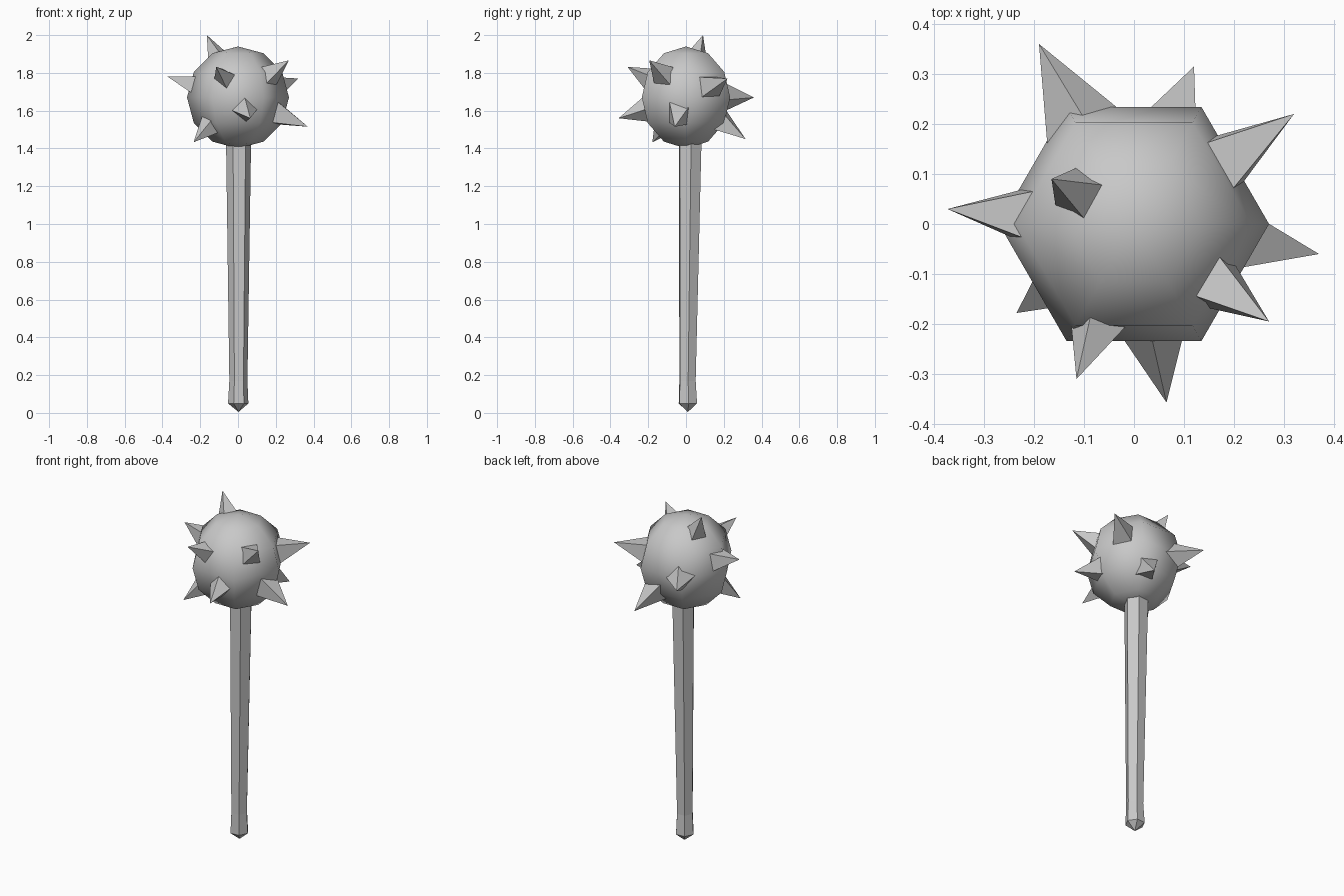
import bpy
import bmesh
from math import sin, cos, pi, radians
from mathutils import Vector, Matrix

if "Cube" in bpy.data.objects:
    bpy.data.objects.remove(bpy.data.objects["Cube"], do_unlink=True)

steel = bpy.data.materials.new("grey_steel")
steel.use_nodes = True
steel.diffuse_color = (0.58, 0.58, 0.58, 1)
steel.node_tree.nodes["Principled BSDF"].inputs["Base Color"].default_value = steel.diffuse_color


def loft(name, rings, sides, turn=0.0, smooth=False, matrix=Matrix()):
    """Skin regular rings given as (x, y, z, radius); radius 0 makes a point."""
    bm = bmesh.new()
    loops = []
    for x, y, z, r in rings:
        if r == 0:
            loops.append([bm.verts.new((x, y, z))] * sides)
        else:
            angles = [turn + 2 * pi * i / sides for i in range(sides)]
            loops.append([bm.verts.new((x + r * cos(a), y + r * sin(a), z)) for a in angles])
    for low, high in zip(loops, loops[1:]):
        for i in range(sides):
            j = (i + 1) % sides
            corners = dict.fromkeys((low[i], low[j], high[j], high[i]))
            bm.faces.new(list(corners))
    # close open ends
    for loop in (loops[0], loops[-1]):
        if loop[0] != loop[1]:
            bm.faces.new(loop)
    bmesh.ops.recalc_face_normals(bm, faces=bm.faces)
    for face in bm.faces:
        face.smooth = smooth
    mesh = bpy.data.meshes.new(name)
    bm.to_mesh(mesh)
    bm.free()
    mesh.materials.append(steel)
    obj = bpy.data.objects.new(name, mesh)
    obj.matrix_world = matrix
    bpy.context.collection.objects.link(obj)
    return obj


# Handle: slightly leaning six-sided shaft with a flared, pointed butt
loft("handle", [(0.003, 0.01, 0.005, 0), (0.001, 0.01, 0.05, 0.054),
                (0.002, 0.008, 0.17, 0.048), (0.003, 0.022, 1.41, 0.066),
                (0.003, 0.022, 1.46, 0.067)], 6, radians(4))

# Head: smooth-shaded ball with six segments
centre = Vector((0, 0, 1.67))
R = 0.27
ball = [(0, 0, -R, 0)]
ball += [(0, 0, R * sin(radians(a)), R * cos(radians(a))) for a in range(-60, 61, 30)]
ball += [(0, 0, R, 0)]
loft("head", ball, 6, smooth=True, matrix=Matrix.Translation(centre))

# Spikes: tip position and roll about the spike axis
spikes = [
    ((-0.165, 0.09, 2.0), 45), ((-0.19, 0.36, 1.67), 8),
    ((0.12, 0.315, 1.45), 40), ((0.32, 0.22, 1.77), 45),
    ((0.37, -0.06, 1.515), 40), ((0.27, -0.195, 1.867), 45),
    ((0.065, -0.357, 1.56), 5), ((-0.115, -0.31, 1.832), 20),
    ((-0.235, -0.178, 1.433), 40), ((-0.373, 0.03, 1.78), 45),
]
ROOT = 0.2
for n, (tip, roll) in enumerate(spikes, 1):
    axis = Vector(tip) - centre
    place = Matrix.Translation(centre) @ axis.to_track_quat('Z', 'Y').to_matrix().to_4x4()
    length = axis.length
    loft(f"spike_{n}", [(0, 0, ROOT, 0.43 * (length - ROOT)), (0, 0, length, 0)],
         4, radians(roll), matrix=place)
